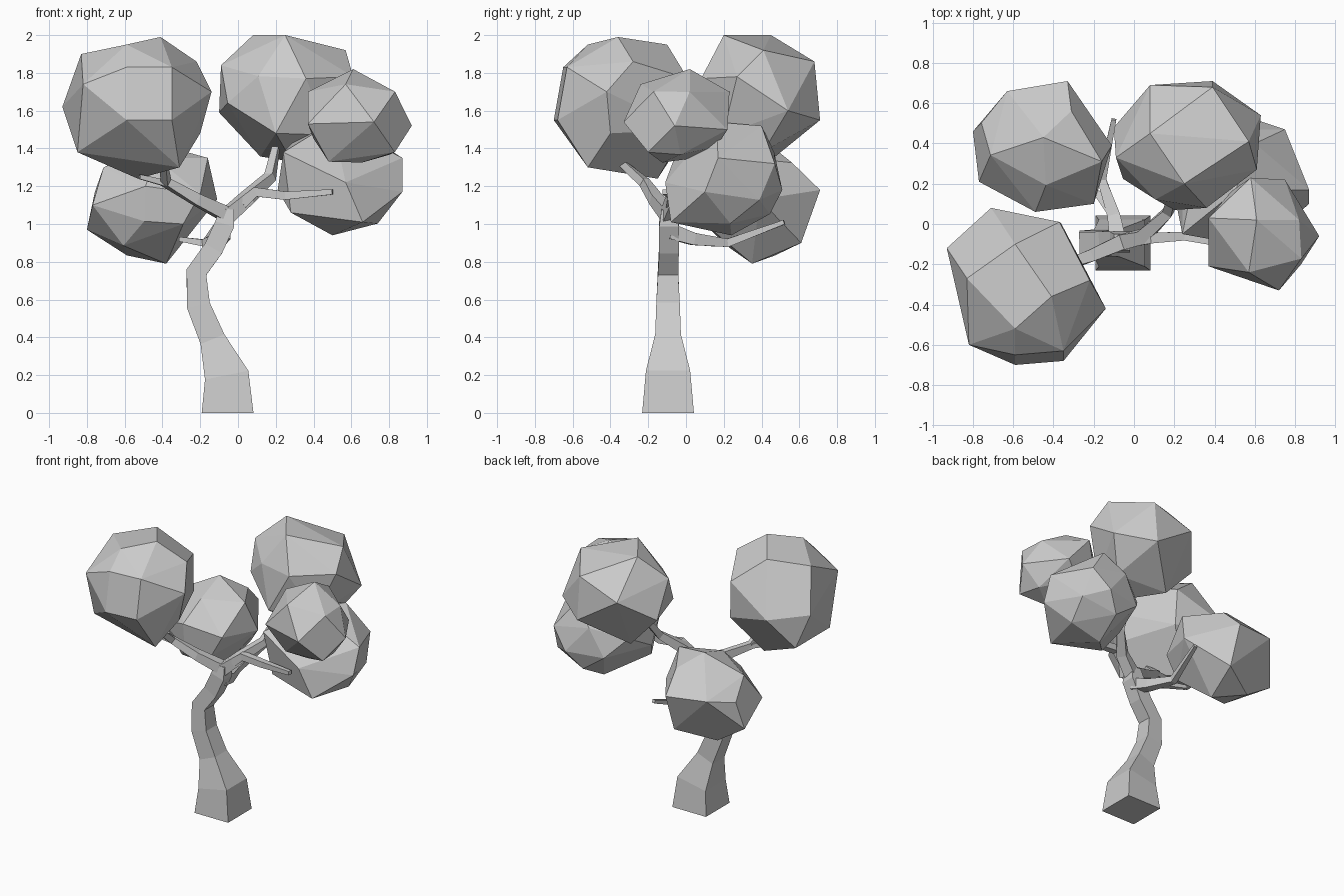
import bpy, bmesh, math
from mathutils import Vector

cube = bpy.data.objects.get("Cube")
if cube:
    bpy.data.objects.remove(cube, do_unlink=True)

grey = bpy.data.materials.new("plain grey")
grey.use_nodes = True
COLOUR = (0.6, 0.6, 0.6, 1)
grey.diffuse_color = COLOUR
grey.node_tree.nodes["Principled BSDF"].inputs["Base Color"].default_value = COLOUR


def finish(bm, name):
    bmesh.ops.recalc_face_normals(bm, faces=bm.faces)
    mesh = bpy.data.meshes.new(name)
    bm.to_mesh(mesh)
    bm.free()
    mesh.materials.append(grey)
    obj = bpy.data.objects.new(name, mesh)
    bpy.context.collection.objects.link(obj)
    return obj


def limb(name, path, axis, flat_base=False):
    """Square tube through (x, y, z, half width) stations."""
    bm = bmesh.new()
    points = [Vector(p[:3]) for p in path]
    last = len(points) - 1
    rings = []
    for i, p in enumerate(points):
        before = (p - points[max(i - 1, 0)]).normalized()
        after = (points[min(i + 1, last)] - p).normalized()
        along = (before + after).normalized()
        if flat_base and i == 0:
            along = Vector((0, 0, 1))
        side = along.cross(Vector(axis)).normalized()
        up = side.cross(along)
        half = path[i][3]
        rings.append([bm.verts.new(p + half * (a * side + b * up))
                      for a, b in ((-1, -1), (1, -1), (1, 1), (-1, 1))])
    for low, high in zip(rings, rings[1:]):
        for k in range(4):
            n = (k + 1) % 4
            bm.faces.new((low[k], low[n], high[n], high[k]))
    bm.faces.new(rings[0])
    bm.faces.new(rings[-1])
    return finish(bm, name)


def leaf_clump(name, centre, radii, corners, count=24):
    """Faceted ball: hull of its main corners, with evenly spread
    points of an ellipsoid wherever there is no corner nearby."""
    centre = Vector(centre)
    points = [Vector(c) for c in corners]
    taken = [Vector([(p[a] - centre[a]) / radii[a] for a in range(3)]).normalized()
             for p in points]
    golden = math.pi * (3 - math.sqrt(5))
    for i in range(count):
        h = 1 - (2 * i + 1) / count
        r = math.sqrt(1 - h * h)
        d = Vector((r * math.cos(i * golden), r * math.sin(i * golden), h))
        if all((d - t).length > 0.55 for t in taken):
            points.append(centre + Vector([d[a] * radii[a] for a in range(3)]))
    bm = bmesh.new()
    verts = [bm.verts.new(p) for p in points]
    hull = bmesh.ops.convex_hull(bm, input=verts)
    inside = [g for g in hull["geom_interior"] if isinstance(g, bmesh.types.BMVert)]
    bmesh.ops.delete(bm, geom=inside, context="VERTS")
    # Merge nearly flat neighbours into larger facets
    bmesh.ops.dissolve_limit(bm, angle_limit=math.radians(6),
                             verts=bm.verts, edges=bm.edges)
    return finish(bm, name)


# Trunk
limb("trunk", [
    (-0.055, -0.095, 0, 0.137), (-0.06, -0.095, 0.2, 0.117),
    (-0.135, -0.095, 0.39, 0.068), (-0.21, -0.095, 0.57, 0.062),
    (-0.22, -0.095, 0.745, 0.054), (-0.13, -0.09, 0.87, 0.052),
    (-0.07, -0.09, 1.0, 0.052), (-0.06, -0.09, 1.08, 0.04)], (0, 1, 0), True)

# Branches
UP = (0, 0, 1)
limb("front_right_branch", [
    (-0.06, -0.09, 1.05, 0.038), (-0.22, -0.16, 1.13, 0.03),
    (-0.38, -0.22, 1.22, 0.023), (-0.4, -0.36, 1.34, 0.018)], UP)
limb("front_right_twig", [
    (-0.36, -0.21, 1.21, 0.018), (-0.52, -0.26, 1.25, 0.012)], UP)
limb("back_left_branch", [
    (-0.06, -0.09, 1.04, 0.04), (0.05, -0.06, 1.14, 0.034),
    (0.17, 0.06, 1.25, 0.025), (0.2, 0.18, 1.4, 0.018)], UP)
limb("left_branch", [
    (0.02, -0.08, 1.11, 0.028), (0.09, -0.07, 1.17, 0.026),
    (0.25, -0.06, 1.15, 0.022), (0.5, -0.11, 1.17, 0.014)], UP)
limb("back_right_branch", [
    (-0.08, -0.08, 0.96, 0.04), (-0.1, 0.04, 0.92, 0.032),
    (-0.16, 0.22, 0.9, 0.022), (-0.1, 0.52, 1.01, 0.012)], UP)
limb("back_right_twig", [
    (-0.1, 0.04, 0.93, 0.022), (-0.18, 0.15, 0.9, 0.018),
    (-0.31, 0.17, 0.92, 0.012)], UP)

# Foliage
leaf_clump("front_right_foliage", (-0.535, -0.315, 1.615), (0.39, 0.39, 0.37), [
    (-.59, -.52, 1.95), (-.59, -.65, 1.83), (-.35, -.63, 1.83), (-.35, -.68, 1.55),
    (-.59, -.7, 1.55), (-.82, -.6, 1.74), (-.83, -.27, 1.9), (-.59, -.1, 1.95),
    (-.41, -.36, 1.99), (-.22, -.28, 1.86), (-.14, -.42, 1.7), (-.93, -.12, 1.62),
    (-.2, -.4, 1.48), (-.31, -.52, 1.3), (-.53, -.15, 1.24), (-.85, -.46, 1.38),
    (-.85, -.06, 1.38), (-.71, .08, 1.6), (-.37, .01, 1.77), (-.36, 0, 1.5)])
leaf_clump("back_left_foliage", (0.265, 0.385, 1.655), (0.37, 0.32, 0.34), [
    (.25, .2, 2), (.08, .45, 2), (.57, .41, 1.92), (.39, .68, 1.86), (.08, .69, 1.75),
    (.61, .27, 1.78), (.36, .08, 1.77), (-.09, .33, 1.84), (-.1, .48, 1.59),
    (.39, .71, 1.55), (.63, .54, 1.6), (.2, .07, 1.48)])
leaf_clump("front_left_foliage", (0.64, -0.05, 1.565), (0.27, 0.27, 0.25), [
    (.61, .02, 1.82), (.82, .02, 1.7), (.92, -.06, 1.52), (.72, -.33, 1.54),
    (.57, -.24, 1.74), (.37, -.21, 1.53), (.37, .03, 1.7), (.83, -.2, 1.38),
    (.58, .23, 1.7), (.75, .22, 1.5), (.48, -.13, 1.33)])
leaf_clump("left_foliage", (0.54, 0.21, 1.24), (0.33, 0.3, 0.3), [
    (.87, .17, 1.35), (.87, .1, 1.17), (.66, -.08, 1.01), (.5, .24, .94),
    (.28, 0, 1.06), (.21, .1, 1.18), (.24, -.05, 1.38), (.75, .47, 1.32),
    (.63, .51, 1.18), (.5, .16, 1.54), (.6, .4, 1.52), (.57, -.11, 1.22)])
leaf_clump("back_right_foliage", (-0.455, 0.385, 1.105), (0.335, 0.315, 0.31), [
    (-.45, .43, 1.43), (-.16, .31, 1.35), (-.11, .39, 1.13), (-.33, .71, 1.18),
    (-.8, .46, .97), (-.77, .21, 1.1), (-.49, .06, 1.2), (-.29, .1, 1),
    (-.2, .1, 1.16), (-.38, .35, .79), (-.33, .61, .9), (-.63, .66, 1.2)])
